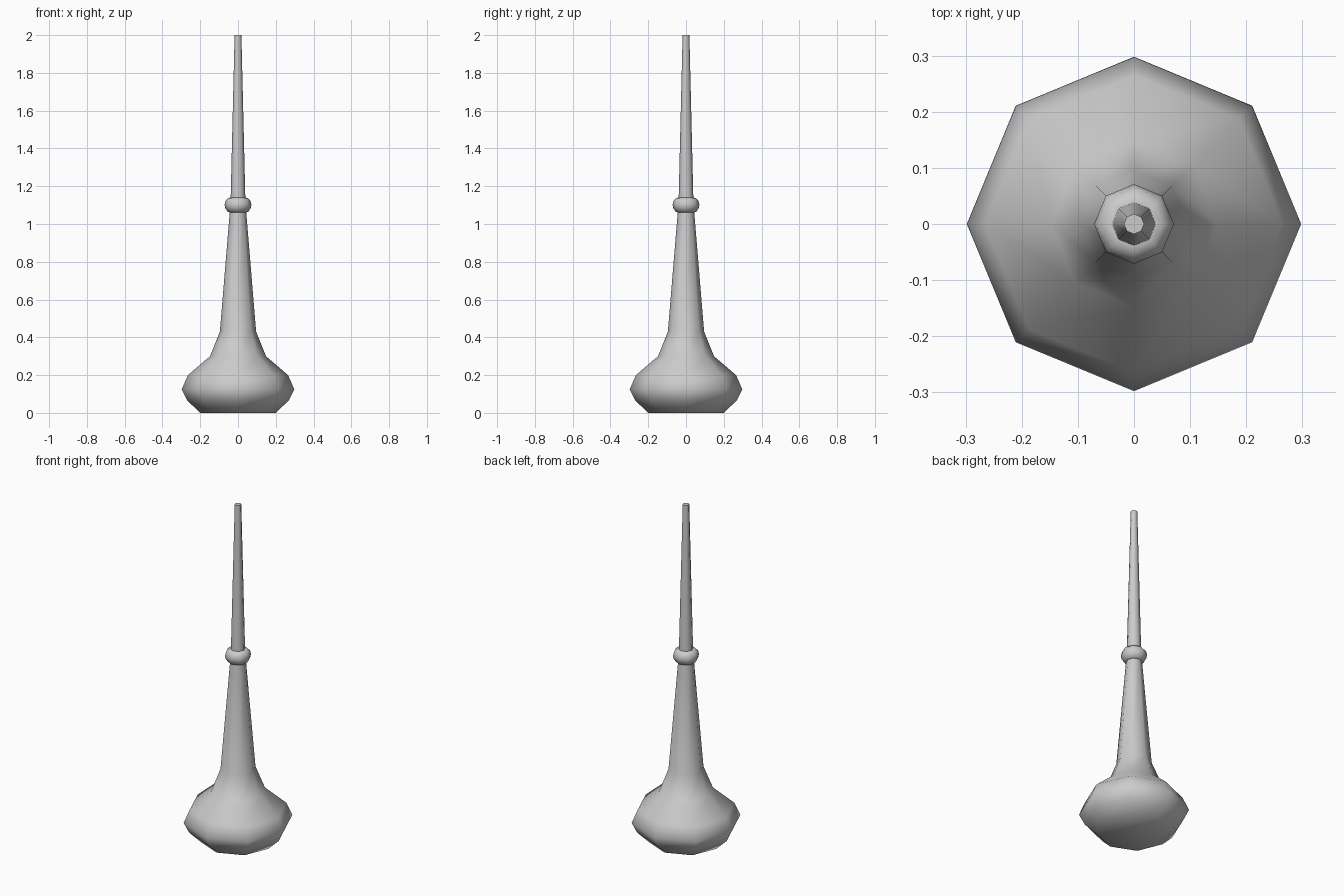
import bpy, bmesh
from math import cos, sin, pi, radians

if "Cube" in bpy.data.objects:
    bpy.data.objects.remove(bpy.data.objects["Cube"])

SIDES = 8


def lathe(name, profile, angle, cap_bottom=False, cap_top=False):
    """Octagonal turned part from (radius, height) points."""
    bm = bmesh.new()
    rings = [[bm.verts.new((r * cos(2 * pi * i / SIDES), r * sin(2 * pi * i / SIDES), z))
              for i in range(SIDES)] for r, z in profile]
    for low, high in zip(rings, rings[1:]):
        for i in range(SIDES):
            j = (i + 1) % SIDES
            bm.faces.new((low[i], low[j], high[j], high[i]))
    if cap_bottom:
        bm.faces.new(rings[0][::-1])
    if cap_top:
        bm.faces.new(rings[-1])
    mesh = bpy.data.meshes.new(name)
    bm.to_mesh(mesh)
    bm.free()
    obj = bpy.data.objects.new(name, mesh)
    bpy.context.collection.objects.link(obj)
    bpy.ops.object.select_all(action='DESELECT')
    obj.select_set(True)
    bpy.context.view_layer.objects.active = obj
    bpy.ops.object.shade_smooth_by_angle(angle=radians(angle))
    return obj


# Bulbous foot flowing into the tapered lower stem
lathe("base_and_stem", [(0.2, 0), (0.268, 0.065), (0.298, 0.125), (0.265, 0.2),
                        (0.148, 0.3), (0.096, 0.43), (0.043, 1.07)], 50, cap_bottom=True)

# Rounded collar at the joint
lathe("collar", [(0.04, 1.06), (0.056, 1.066), (0.068, 1.085), (0.071, 1.103),
                 (0.066, 1.124), (0.052, 1.138), (0.038, 1.14)], 50, True, True)

# Slender spire
lathe("spire", [(0.039, 1.13), (0.018, 2.0)], 50, cap_top=True)
